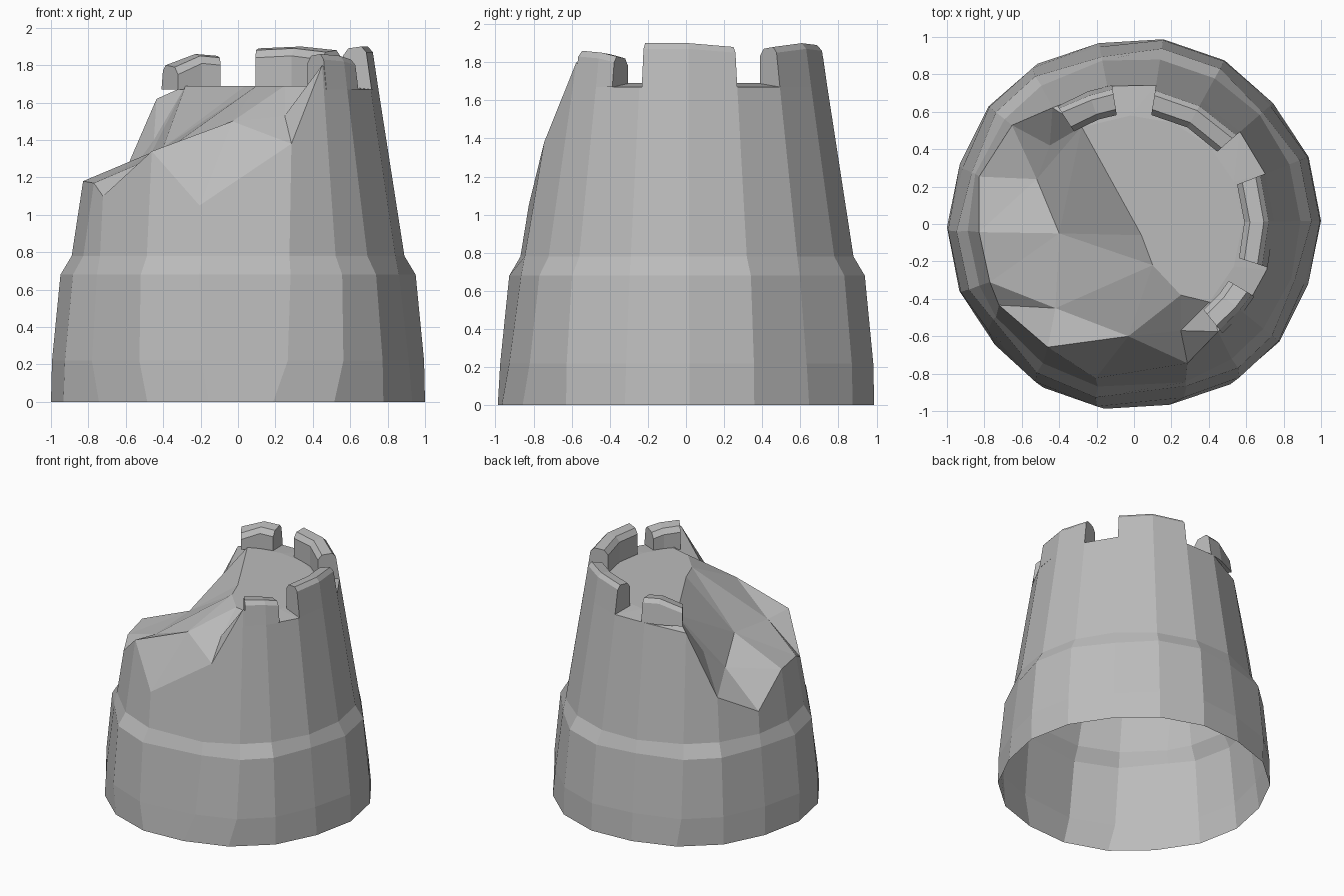
import bpy, bmesh
from math import sin, cos, radians
from mathutils import Vector
from mathutils.geometry import delaunay_2d_cdt

if "Cube" in bpy.data.objects:
    bpy.data.objects.remove(bpy.data.objects["Cube"], do_unlink=True)

stone = bpy.data.materials.new("grey_stone")
stone.use_nodes = True
GREY = (0.5, 0.5, 0.5, 1)
stone.diffuse_color = GREY
stone.node_tree.nodes["Principled BSDF"].inputs["Base Color"].default_value = GREY

SIDES = 18
RIM_Z, FLOOR_Z = 1.67, 1.69


def polar(angle, r, z):
    a = radians(angle)
    return Vector((r * cos(a), r * sin(a), z))


def wall_radius(z):
    """Tapering outer radius above the ledge."""
    return 0.895 - 0.16 * (z - 0.77)


def make_object(name, verts, faces, fix_normals=False):
    mesh = bpy.data.meshes.new(name)
    mesh.from_pydata([tuple(v) for v in verts], [], faces)
    if fix_normals:
        bm = bmesh.new()
        bm.from_mesh(mesh)
        bmesh.ops.recalc_face_normals(bm, faces=bm.faces)
        bm.to_mesh(mesh)
        bm.free()
    mesh.materials.append(stone)
    obj = bpy.data.objects.new(name, mesh)
    bpy.context.collection.objects.link(obj)
    return obj


# Broken rim: column number -> (angle, height); other columns are intact
broken = {6: (125, 1.62), 7: (141, 1.12), 8: (163, 0.95), 9: (183, 1.18),
          10: (202, 1.17), 11: (211, 1.1), 12: (235, 1.34), 13: (256, 1.05),
          14: (291, 1.38), 15: (308, 1.80)}

# Outer wall: open shell with six slightly raised blocks ending in a ledge
columns, rim = [], []
for k in range(SIDES):
    base = 1 + 20 * k
    top, z_top = broken.get(k, (base, RIM_Z))
    raised = k % 3 != 2
    lean = top - base
    rim.append(polar(top, wall_radius(z_top), z_top))
    columns.append([
        polar(base, 1.0 if raised else 0.985, 0),
        polar(base + lean * 0.5, 0.995 if raised else 0.965, 0.22),
        polar(base + lean * 0.7, 0.95 if raised else 0.91, 0.68),
        polar(base + lean * 0.7, 0.89, 0.78),
        rim[-1]])
rows = len(columns[0])
wall_faces = []
for k in range(SIDES):
    n = (k + 1) % SIDES
    for j in range(rows - 1):
        wall_faces.append((k * rows + j, n * rows + j,
                           n * rows + j + 1, k * rows + j + 1))
make_object("tower_wall", [v for c in columns for v in c], wall_faces)

# Top surface: flat floor on one side, rubble slope falling to the broken rim
floor_edge = [Vector((-0.28, 0.52, FLOOR_Z)), Vector((0.04, -0.06, FLOOR_Z)),
              Vector((0.1, -0.22, FLOOR_Z)), Vector((0.25, -0.38, FLOOR_Z))]
floor_edge += [polar(a, 0.58, FLOOR_Z) for a in range(-46, 116, 23)]
rubble = [Vector(p) for p in ((0.25, -0.57, 1.53), (-0.03, -0.6, 1.5),
                              (-0.42, -0.45, 1.32), (-0.4, -0.05, 1.36),
                              (-0.52, 0.24, 1.22), (-0.45, 0.42, 1.4))]
points = rim + floor_edge + rubble


def loop(start, count):
    return [(start + i, start + (i + 1) % count) for i in range(count)]


edges = loop(0, SIDES) + loop(SIDES, len(floor_edge))
flat, _, tris, origin, _, _ = delaunay_2d_cdt(
    [p.to_2d() for p in points], edges, [], 1, 0.0001)
surface = [Vector((p.x, p.y, points[o[0]].z if o else FLOOR_Z))
           for p, o in zip(flat, origin)]
make_object("floor_and_rubble", surface, [tuple(t) for t in tris])


# Merlons: curved blocks given as (angle, top height) stations
def merlon(name, stations):
    verts, faces = [], []
    for angle, z in stations:
        verts += [polar(angle, 0.59, RIM_Z),
                  polar(angle, wall_radius(RIM_Z), RIM_Z),
                  polar(angle, wall_radius(z - 0.03) + 0.002, z - 0.03),
                  polar(angle, wall_radius(z) - 0.02, z),
                  polar(angle, 0.62, z - 0.01),
                  polar(angle, 0.59, z - 0.05)]
    ring = 6
    for s in range(len(stations) - 1):
        for i in range(ring):
            j = (i + 1) % ring
            faces.append((s * ring + i, s * ring + j,
                          (s + 1) * ring + j, (s + 1) * ring + i))
    faces.append(tuple(range(ring)))
    faces.append(tuple(range(len(verts) - ring, len(verts))))
    make_object(name, verts, faces, fix_normals=True)


merlon("back_merlon", [(81, 1.89), (61, 1.9), (41, 1.88)])
merlon("left_merlon", [(21, 1.88), (1, 1.9), (-18, 1.9)])
merlon("broken_front_merlon", [(-31, 1.83), (-39, 1.85), (-51, 1.86)])
merlon("broken_back_merlon", [(99, 1.85), (109, 1.86), (123, 1.8)])
